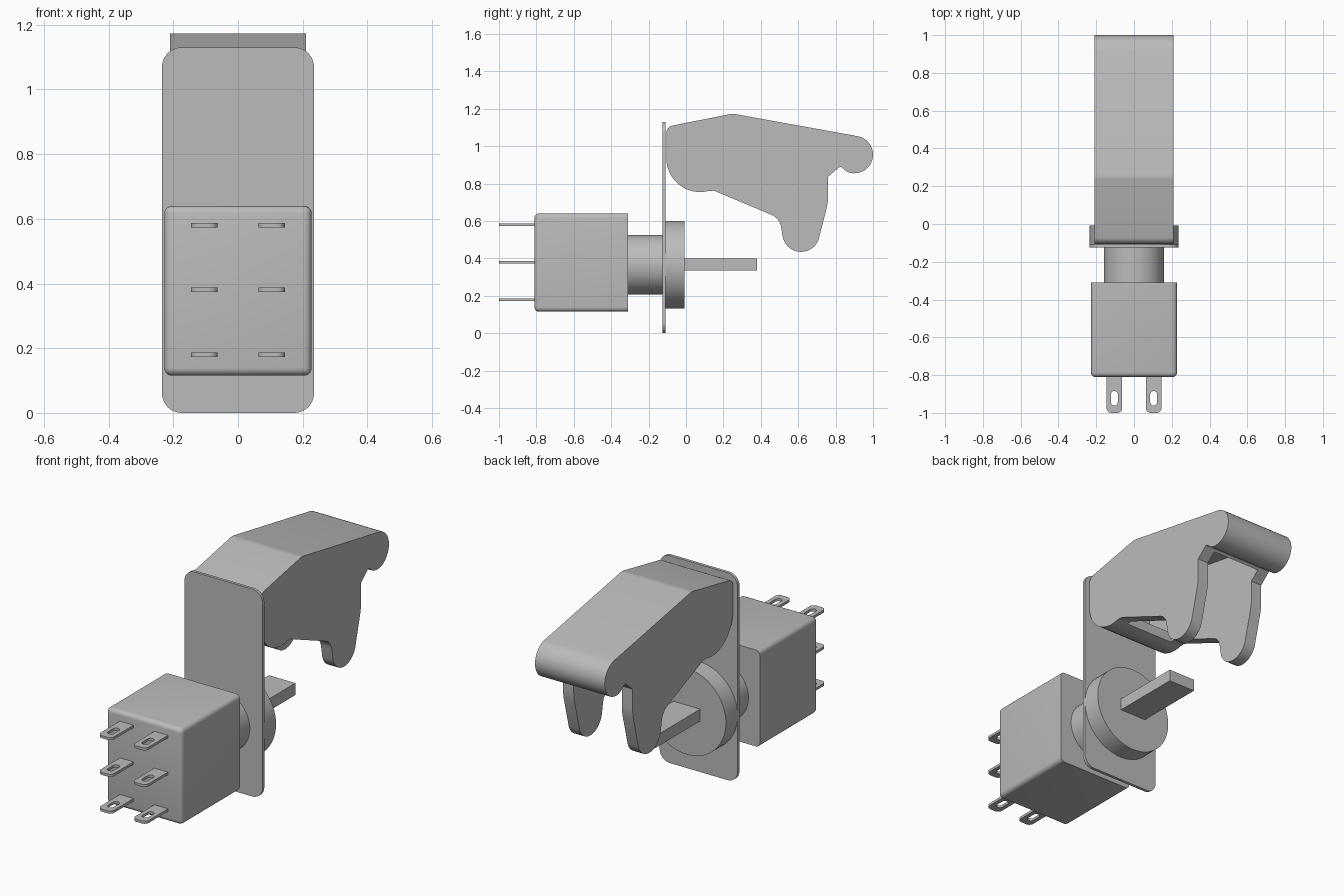
import bpy, bmesh, math
from mathutils import Vector, Matrix

cube = bpy.data.objects.get("Cube")
if cube:
    bpy.data.objects.remove(cube, do_unlink=True)

GREY = (0.5, 0.5, 0.5, 1)
grey = bpy.data.materials.new("plain grey")
grey.use_nodes = True
grey.diffuse_color = GREY
grey.node_tree.nodes["Principled BSDF"].inputs["Base Color"].default_value = GREY


def finish(name, bm):
    bmesh.ops.recalc_face_normals(bm, faces=bm.faces)
    mesh = bpy.data.meshes.new(name)
    bm.to_mesh(mesh)
    bm.free()
    mesh.materials.append(grey)
    ob = bpy.data.objects.new(name, mesh)
    bpy.context.collection.objects.link(ob)
    return ob


def activate(ob):
    bpy.ops.object.select_all(action="DESELECT")
    ob.select_set(True)
    bpy.context.view_layer.objects.active = ob


def smooth(ob):
    activate(ob)
    bpy.ops.object.shade_smooth_by_angle(angle=math.radians(30))


def arc(cx, cy, r, start, end, n):
    angles = [math.radians(start + (end - start) * i / n) for i in range(n + 1)]
    return [(cx + r * math.cos(a), cy + r * math.sin(a)) for a in angles]


def fillet(points, n=6):
    """Round every point that carries a radius as its third value."""
    out = []
    for i, p in enumerate(points):
        here = Vector(p[:2])
        if len(p) == 2:
            out.append(here)
            continue
        a = (Vector(points[i - 1][:2]) - here).normalized()
        b = (Vector(points[(i + 1) % len(points)][:2]) - here).normalized()
        half = a.angle(b) / 2
        centre = here + (a + b).normalized() * p[2] / math.sin(half)
        reach = p[2] / math.tan(half)
        u, v = here + a * reach - centre, here + b * reach - centre
        for k in range(n + 1):
            out.append(centre + u.lerp(v, k / n).normalized() * p[2])
    return out


def extrude(name, points, axis, low, high):
    """Extrude a flat outline along x, y or z."""
    bm = bmesh.new()
    place = {"x": lambda p: (low, p[0], p[1]),
             "y": lambda p: (p[0], low, p[1]),
             "z": lambda p: (p[0], p[1], low)}[axis]
    face = bm.faces.new([bm.verts.new(place(p)) for p in points])
    move = Vector([high - low if a == axis else 0 for a in "xyz"])
    new = bmesh.ops.extrude_face_region(bm, geom=[face])["geom"]
    verts = [g for g in new if isinstance(g, bmesh.types.BMVert)]
    bmesh.ops.translate(bm, verts=verts, vec=move)
    return finish(name, bm)


def box(x0, x1, y0, y1, r=None):
    corners = [(x0, y0), (x1, y0), (x1, y1), (x0, y1)]
    return fillet([c + (r,) for c in corners]) if r else corners


def cut(ob, cutter):
    cutter.hide_render = True
    mod = ob.modifiers.new("cut", "BOOLEAN")
    mod.object, mod.solver = cutter, "EXACT"
    activate(ob)
    bpy.ops.object.modifier_apply(modifier=mod.name)
    bpy.data.objects.remove(cutter, do_unlink=True)


# Mounting plate
smooth(extrude("mounting_plate", box(-.235, .235, 0, 1.13, .06), "y", -.125, -.109))

# Switch body, rounded everywhere but on its rear rim
body = extrude("switch_body", box(-.228, .228, .115, .64), "y", -.81, -.31)
bm = bmesh.new()
bm.from_mesh(body.data)
rims = [e for e in bm.edges if min(v.co.y for v in e.verts) < -.5]
bmesh.ops.bevel(bm, geom=rims, offset=.024, segments=5, profile=.5, affect="EDGES")
bm.to_mesh(body.data)
bm.free()
smooth(body)

# Bushing, collar and lever
AXIS_Z = .366
for name, radius, y0, y1 in (("bushing", .159, -.312, -.12), ("collar", .235, -.112, -.008)):
    smooth(extrude(name, arc(0, AXIS_Z, radius, 0, 360, 64)[:-1], "y", y0, y1))
extrude("lever", box(-.08, .08, .335, .4), "y", -.02, .38)

# Six slotted terminals
for row, z in zip(("lower", "middle", "upper"), (.18, .38, .58)):
    for side, x in (("left", .104), ("right", -.104)):
        outline = fillet([(x - .041, -.8), (x - .041, -1, .025),
                          (x + .041, -1, .025), (x + .041, -.8)])
        tab = extrude(f"terminal_{row}_{side}", outline, "z", z - .007, z + .007)
        slot = box(x - .018, x + .018, -.962, -.884, .0175)
        cut(tab, extrude("slot_cutter", slot, "z", z - .1, z + .1))
        smooth(tab)

# Flip cover: a full-width profile with a cavity between its side walls
HINGE, ROLL, TIP = (.075, .935), (.9, .955), (.615, .535)
profile = fillet([(-.105, 1.104, .04), (.25, 1.174, .08)]
                 + arc(*ROLL, .1, 80, -112, 20)
                 + [(.825, .892, .01), (.76, .837), (.76, .70, .3)]
                 + arc(*TIP, .1, -20, -165, 14)
                 + [(.5, .615, .08), (.15, .762)]
                 + arc(*HINGE, .18, -75, -180, 14))
cover = extrude("flip_cover", profile, "x", -.21, .21)
cavity = ([(.125, .65)] + arc(*HINGE, .125, -70, -180, 12)
          + [(-.05, 1.06), (.25, 1.115), (.8, 1.02), (.815, .91),
             (.8, .8), (.85, .3), (.125, .3)])
cut(cover, extrude("cavity_cutter", cavity, "x", -.145, .145))
smooth(cover)
